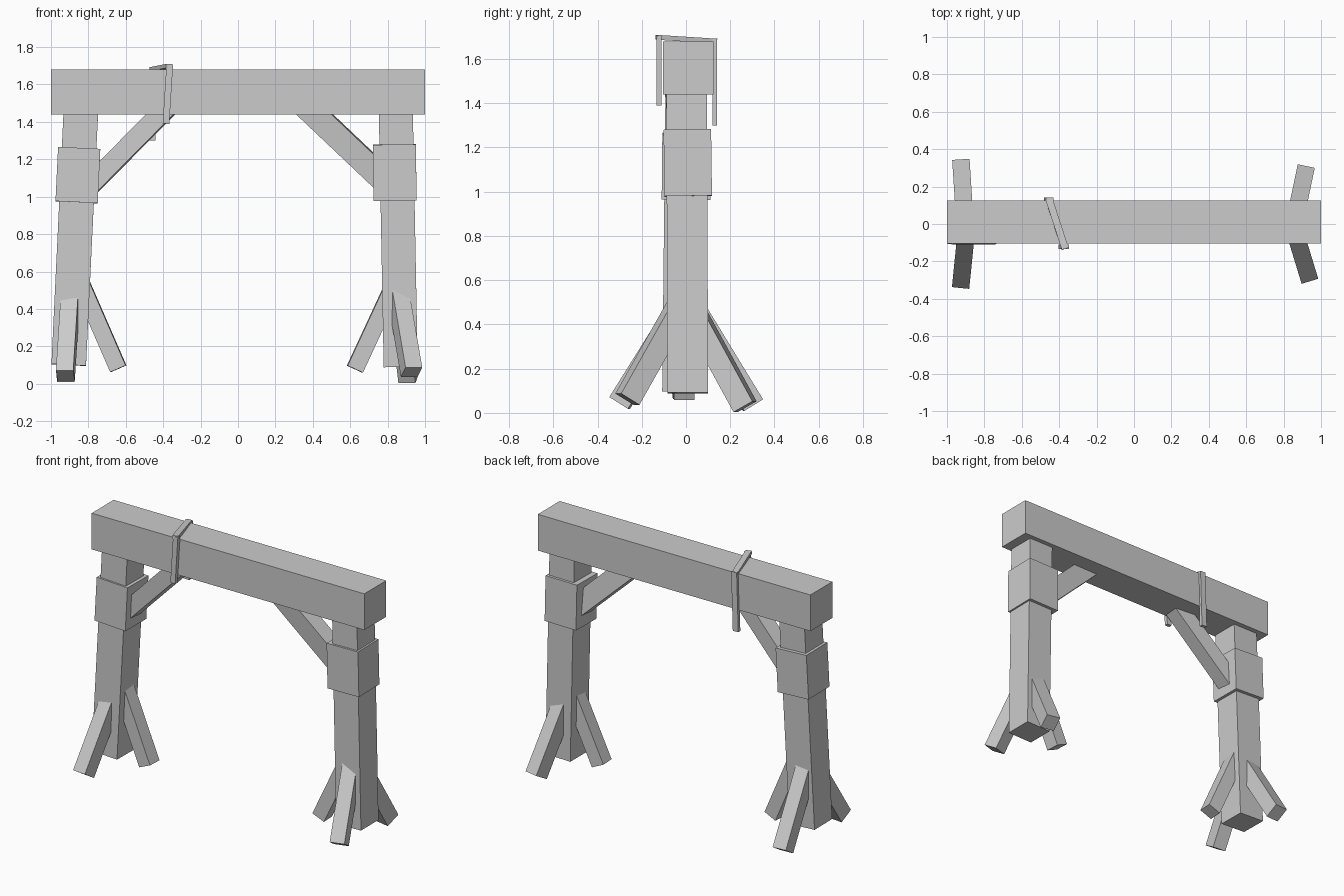
import bpy
from mathutils import Vector, Matrix


def bar(name, p0, p1, w, d, side=None, roll=0.0):
    """Box running from p0 to p1; w is the size along side, d the other size."""
    p0, p1 = Vector(p0), Vector(p1)
    axis = (p1 - p0).normalized()
    s = Vector(side) if side else axis.cross(Vector((0, 0, 1)))
    s = (s - axis * s.dot(axis)).normalized()
    if roll:
        s = Matrix.Rotation(roll, 3, axis) @ s
    t = axis.cross(s)
    corners = [(-1, -1), (1, -1), (1, 1), (-1, 1)]
    verts = [p + s * (a * w / 2) + t * (b * d / 2) for p in (p0, p1) for a, b in corners]
    faces = [(3, 2, 1, 0), (4, 5, 6, 7)]
    faces += [(i, (i + 1) % 4, (i + 1) % 4 + 4, i + 4) for i in range(4)]
    mesh = bpy.data.meshes.new(name)
    mesh.from_pydata(verts, [], faces)
    ob = bpy.data.objects.new(name, mesh)
    bpy.context.collection.objects.link(ob)
    return ob


X = (1, 0, 0)

# Top beam
bar("top_beam", (-1, 0.01, 1.56), (1, 0.01, 1.56), 0.23, 0.24, (0, 1, 0))

# Leaning posts with thicker collars
bar("left_post", (-0.905, -0.015, 0.10), (-0.838, 0.0, 1.5), 0.185, 0.185, X)
bar("right_post", (0.87, 0.008, 0.09), (0.843, 0.003, 1.5), 0.182, 0.184, X)
bar("left_collar", (-0.863, 0.0, 0.97), (-0.849, 0.003, 1.26), 0.226, 0.22, X)
bar("right_collar", (0.84, 0.01, 0.98), (0.836, 0.006, 1.28), 0.23, 0.215, X)

# Diagonal braces
bar("left_brace", (-0.82, 0.0, 1.03), (-0.37, -0.04, 1.485), 0.105, 0.105)
bar("right_brace", (0.80, 0.01, 1.07), (0.32, -0.045, 1.525), 0.105, 0.13, None, -0.14)

# Splayed feet around each post: lower end, upper end
feet = {
    "left_front_foot": ((-0.923, -0.30, 0.045), (-0.895, -0.025, 0.485)),
    "left_back_foot": ((-0.923, 0.303, 0.035), (-0.905, 0.025, 0.49)),
    "left_side_foot": ((-0.64, -0.015, 0.08), (-0.84, -0.005, 0.54)),
    "right_front_foot": ((0.928, -0.265, 0.062), (0.852, -0.015, 0.505)),
    "right_back_foot": ((0.912, 0.267, 0.028), (0.86, 0.02, 0.48)),
    "right_side_foot": ((0.625, -0.01, 0.078), (0.825, 0.0, 0.51)),
}
for name, (lo, hi) in feet.items():
    bar(name, lo, hi, 0.093, 0.09 if "side" in name else 0.1)

# Strap hung over the beam
bar("strap_front", (-0.385, -0.122, 1.39), (-0.365, -0.122, 1.705), 0.035, 0.024, X)
bar("strap_back", (-0.462, 0.13, 1.30), (-0.45, 0.13, 1.69), 0.04, 0.022, X)
bar("strap_top", (-0.368, -0.132, 1.698), (-0.455, 0.135, 1.681), 0.038, 0.022, X)
